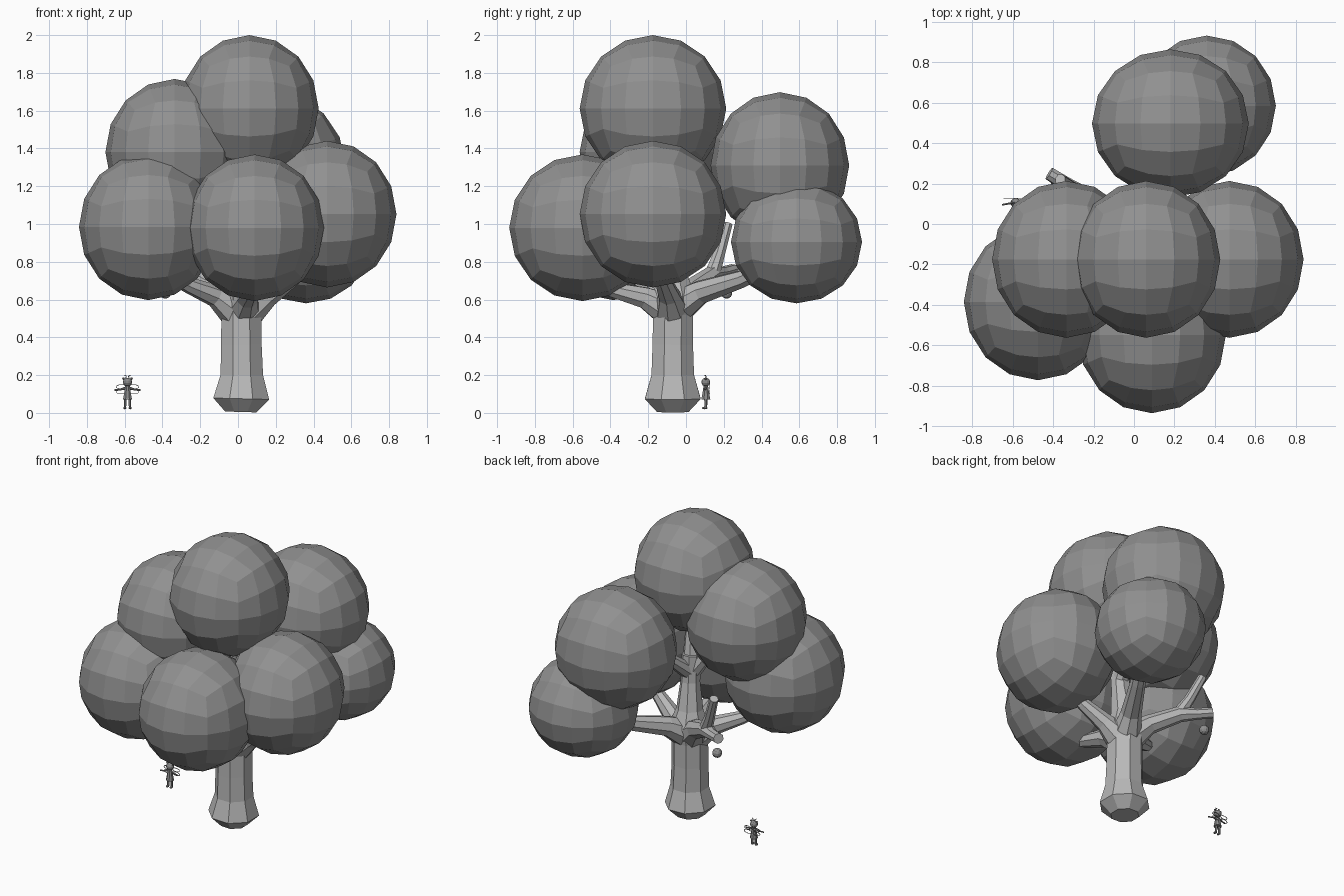
import bpy, bmesh, math
from mathutils import Vector


def material(name, v):
    m = bpy.data.materials.new(name)
    m.diffuse_color = (v, v, v, 1)
    return m


BARK = material("bark_light_grey", 0.48)
LEAF = material("leaf_mid_grey", 0.28)
FIGURE = material("figure_grey", 0.26)


def finish(name, bm, mat):
    bmesh.ops.recalc_face_normals(bm, faces=bm.faces)
    me = bpy.data.meshes.new(name)
    bm.to_mesh(me)
    bm.free()
    me.materials.append(mat)
    ob = bpy.data.objects.new(name, me)
    bpy.context.collection.objects.link(ob)
    return ob


def ball(name, centre, radii, mat, cuts=3):
    """Faceted sphere made from a subdivided cube."""
    bm = bmesh.new()
    bmesh.ops.create_cube(bm, size=2)
    bmesh.ops.subdivide_edges(bm, edges=bm.edges[:], cuts=cuts, use_grid_fill=True)
    for v in bm.verts:
        d = Vector([math.tan(c * math.pi / 4) for c in v.co]).normalized()
        v.co = Vector([c + r * k for c, r, k in zip(centre, radii, d)])
    return finish(name, bm, mat)


def tube(name, pts, mat, sides=8):
    """Capped tube through (x, y, z, radius) points."""
    bm = bmesh.new()
    P = [Vector(p[:3]) for p in pts]
    side = Vector((1, 0, 0.01))
    rings = []
    for i, p in enumerate(P):
        t = (P[min(i + 1, len(P) - 1)] - P[max(i - 1, 0)]).normalized()
        if abs(side.dot(t)) > 0.95:
            side = Vector((0, 1, 0))
        side = (side - t * side.dot(t)).normalized()
        up = t.cross(side)
        ring = []
        for k in range(sides):
            a = 2 * math.pi * (k + 0.5) / sides
            ring.append(bm.verts.new(p + pts[i][3] * (math.cos(a) * side + math.sin(a) * up)))
        rings.append(ring)
    for a, b in zip(rings, rings[1:]):
        for k in range(sides):
            bm.faces.new((a[k], a[(k + 1) % sides], b[(k + 1) % sides], b[k]))
    bm.faces.new(rings[0][::-1])
    bm.faces.new(rings[-1])
    return finish(name, bm, mat)


# Leaf clumps
W, R = 0.367, 0.388
clumps = [
    ((0.06, -0.175, 1.612), (W, R, R)),
    ((0.088, -0.548, 0.98), (W, R, R)),
    ((-0.475, -0.385, 0.985), (W, R, R)),
    ((0.472, -0.175, 1.052), (W, R, R)),
    ((-0.335, -0.175, 1.38), (W, R, R)),
    ((0.18, 0.497, 1.31), (R, W, R)),
    ((0.36, 0.585, 0.905), (0.342, 0.347, 0.325)),
]
for i, (c, r) in enumerate(clumps):
    ball(f"leaf_clump_{i + 1}", c, r, LEAF)

# Trunk with flared, rounded foot, running on into the crown
tube("trunk", [(0.015, -0.07, 0.005, 0.09), (0.017, -0.07, 0.075, 0.16),
               (0.02, -0.07, 0.2, 0.122), (0.018, -0.07, 0.36, 0.116),
               (0.018, -0.068, 0.52, 0.115), (0.02, -0.065, 0.62, 0.125),
               (0.02, -0.07, 0.72, 0.085), (0.03, -0.09, 0.9, 0.062),
               (0.03, -0.1, 1.08, 0.06)], BARK)

# Branches reaching into each clump
branches = [
    [(0.02, -0.07, 0.53, 0.1), (0.05, -0.22, 0.61, 0.06), (0.08, -0.42, 0.66, 0.04), (0.09, -0.55, 0.78, 0.035)],
    [(0.0, -0.08, 0.53, 0.1), (-0.12, -0.13, 0.62, 0.06), (-0.27, -0.22, 0.68, 0.042), (-0.43, -0.33, 0.78, 0.035)],
    [(0.04, -0.07, 0.53, 0.1), (0.16, -0.09, 0.62, 0.06), (0.3, -0.13, 0.72, 0.042), (0.46, -0.17, 0.9, 0.035)],
    [(0.02, -0.06, 0.55, 0.1), (0.09, 0.08, 0.64, 0.065), (0.22, 0.3, 0.71, 0.048), (0.34, 0.5, 0.8, 0.04)],
    [(0.03, -0.1, 0.98, 0.06), (0.045, -0.13, 1.2, 0.045), (0.06, -0.17, 1.45, 0.035)],
    [(0.03, -0.1, 0.95, 0.055), (-0.1, -0.13, 1.13, 0.04), (-0.28, -0.17, 1.28, 0.035)],
    [(0.03, -0.1, 0.95, 0.055), (0.08, 0.05, 1.08, 0.04), (0.16, 0.35, 1.22, 0.035)],
    # bare branch at the back left, forked
    [(0.0, -0.06, 0.55, 0.1), (-0.1, 0.03, 0.65, 0.062), (-0.25, 0.14, 0.73, 0.05),
     (-0.34, 0.2, 0.74, 0.036), (-0.42, 0.25, 0.755, 0.034)],
    [(-0.24, 0.135, 0.72, 0.045), (-0.3, 0.175, 0.84, 0.033), (-0.365, 0.22, 1.0, 0.028)],
]
for i, pts in enumerate(branches):
    tube(f"branch_{i + 1}", pts, BARK)

# Hanging fruit below the bare branch
ball("fruit", (-0.385, 0.215, 0.635), (0.031,) * 3, LEAF, 2)

# Small winged figure hovering beside the tree
X, Y = -0.585, 0.105
ball("figure_head", (X, Y, 0.163), (0.025, 0.024, 0.024), FIGURE, 2)
tube("figure_body", [(X, Y, 0.07, 0.026), (X, Y, 0.1, 0.02), (X, Y, 0.142, 0.013)], FIGURE)
for s, tag in ((-1, "left"), (1, "right")):
    tube(f"figure_leg_{tag}", [(X + s * 0.012, Y, 0.08, 0.009), (X + s * 0.013, Y, 0.03, 0.007)], FIGURE, 6)
    ball(f"figure_foot_{tag}", (X + s * 0.014, Y - 0.006, 0.026), (0.009, 0.015, 0.007), FIGURE, 1)
    tube(f"figure_arm_{tag}", [(X + s * 0.01, Y, 0.132, 0.007), (X + s * 0.04, Y - 0.005, 0.123, 0.005),
                               (X + s * 0.068, Y - 0.01, 0.121, 0.005)], FIGURE, 6)
    tube(f"figure_antenna_{tag}", [(X + s * 0.008, Y, 0.182, 0.003), (X + s * 0.006, Y, 0.195, 0.003),
                                   (X + s * 0.016, Y - 0.004, 0.199, 0.003)], FIGURE, 5)
    ball(f"figure_hair_bun_{tag}", (X + s * 0.021, Y, 0.181), (0.007,) * 3, FIGURE, 1)
    # thin looped wing outlines
    for up, wz in ((1, 0.138), (-1, 0.112)):
        loop = [(X + s * (0.032 - 0.028 * math.cos(a)), Y + 0.02, wz + up * 0.012 * math.sin(a), 0.002)
                for a in [k * math.pi / 5 for k in range(11)]]
        tube(f"figure_wing_{tag}_{'upper' if up > 0 else 'lower'}", loop, FIGURE, 4)
